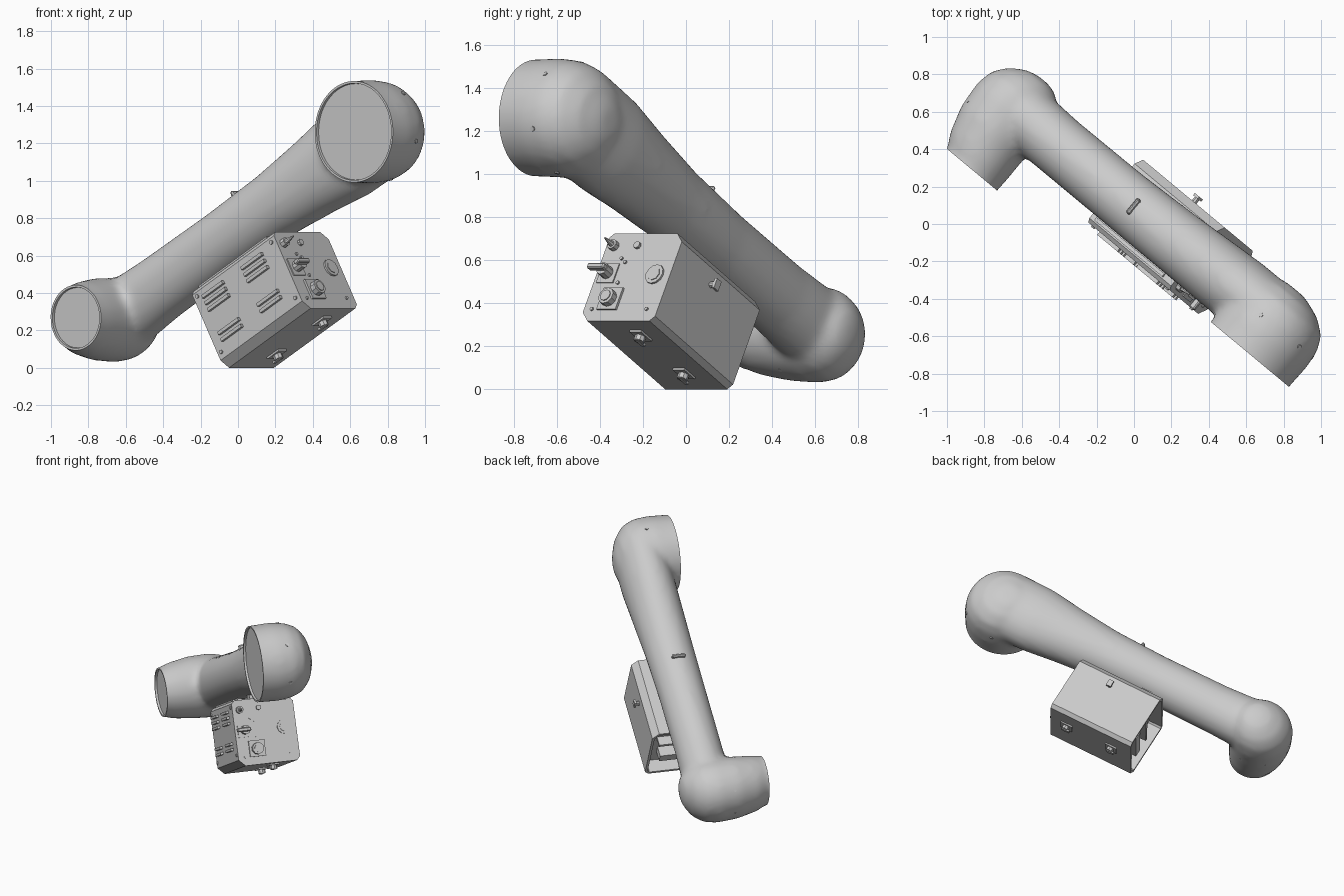
import bpy, bmesh, math
from mathutils import Matrix, Vector

if "Cube" in bpy.data.objects:
    bpy.data.objects.remove(bpy.data.objects["Cube"])

# Link frame: X along the link, Y towards its upper side, Z along the joint axes
T = math.radians(29.3)
C, S = math.cos(T), math.sin(T)
FRAME = Matrix(((.77*C, -.77*S, -.64, 0), (-.64*C, .64*S, -.77, 0), (S, C, 0, 0), (0, 0, 0, 1)))

GREY = bpy.data.materials.new("grey metal")
GREY.diffuse_color = (.60, .60, .60, 1)
GREY.use_nodes = True
GREY.node_tree.nodes["Principled BSDF"].inputs["Base Color"].default_value = GREY.diffuse_color

def finish(name, bm, angle=35):
    bmesh.ops.recalc_face_normals(bm, faces=bm.faces)
    bm.transform(FRAME)
    me = bpy.data.meshes.new(name)
    bm.to_mesh(me)
    bm.free()
    me.materials.append(GREY)
    ob = bpy.data.objects.new(name, me)
    bpy.context.collection.objects.link(ob)
    bpy.ops.object.select_all(action='DESELECT')
    ob.select_set(True)
    bpy.context.view_layer.objects.active = ob
    bpy.ops.object.shade_smooth_by_angle(angle=math.radians(angle))
    return ob

def loft(bm, rings):
    loops = [[bm.verts.new(p) for p in r] for r in rings]
    n = len(loops[0])
    for a, b in zip(loops, loops[1:]):
        for i in range(n):
            bm.faces.new((a[i], a[(i+1) % n], b[(i+1) % n], b[i]))
    bm.faces.new(loops[0][::-1])
    bm.faces.new(loops[-1])

ANG = [2*math.pi*i/40 for i in range(40)]

def barrel(bm, rows):
    """Rows of (axis position, centre along link, centre height, radius)."""
    loft(bm, [[(c + r*math.cos(t), n + r*math.sin(t), a) for t in ANG] for a, c, n, r in rows])

def box(name, lo, hi, bevel=0):
    bm = bmesh.new()
    lo, hi = Vector(lo), Vector(hi)
    bmesh.ops.create_cube(bm, size=1, matrix=Matrix.Translation((lo+hi)/2) @ Matrix.Diagonal((*(hi-lo), 1)))
    if bevel:
        bmesh.ops.bevel(bm, geom=bm.edges[:], offset=bevel, segments=1, affect='EDGES')
    return finish(name, bm)

def peg(name, base, axis, length, r1, r2=None, sides=12):
    bm = bmesh.new()
    axis = Vector(axis)
    rot = Vector((0, 0, 1)).rotation_difference(axis).to_matrix().to_4x4()
    bmesh.ops.create_cone(bm, cap_ends=True, segments=sides, radius1=r1, radius2=r1 if r2 is None else r2,
                          depth=length, matrix=Matrix.Translation(Vector(base) + axis*length/2) @ rot)
    return finish(name, bm)

# Arm shell: two joint barrels and a tapering tube, blended into one skin
bm = bmesh.new()
barrel(bm, [(.27, 1.421, .650, .272), (.13, 1.421, .650, .272), (0, 1.421, .650, .277), (-.1, 1.421, .650, .267),
            (-.18, 1.415, .650, .235), (-.24, 1.40, .650, .17), (-.282, 1.38, .650, .07)])
barrel(bm, [(.46, -.609, .650, .172), (.33, -.609, .650, .174), (.25, -.63, .655, .198),
            (.1, -.652, .663, .22), (-.05, -.66, .663, .225), (-.14, -.655, .660, .212),
            (-.21, -.645, .655, .17), (-.26, -.63, .655, .11), (-.282, -.62, .655, .05)])
tube = [(-.66, .20, -.245), (-.5, .19, -.238), (-.3, .180, -.230), (.2, .175, -.232), (.6, .185, -.245),
        (.9, .215, -.262), (1.15, .25, -.275), (1.42, .255, -.275)]
loft(bm, [[(d, .66 + rn*math.cos(t), (.098+lo)/2 + (.098-lo)/2*math.sin(t)) for t in ANG] for d, rn, lo in tube])
bmesh.ops.recalc_face_normals(bm, faces=bm.faces)
me = bpy.data.meshes.new("arm_blend")
bm.to_mesh(me)
bm.free()
ob = bpy.data.objects.new("arm_blend", me)
bpy.context.collection.objects.link(ob)
bpy.context.view_layer.objects.active = ob
m = ob.modifiers.new("skin", 'REMESH')
m.mode, m.voxel_size = 'VOXEL', .022
m = ob.modifiers.new("blend", 'SMOOTH')
m.factor, m.iterations = .5, 8
for m in list(ob.modifiers):
    bpy.ops.object.modifier_apply(modifier=m.name)
bm = bmesh.new()
bm.from_mesh(me)
bpy.data.objects.remove(ob)
# Cut each joint flat and recess its end disc
for side, a in ((1, .14), (-1, .33)):
    faces = [f for f in bm.faces if (f.calc_center_median().x - .4)*side > 0]
    geom = set(faces)
    for f in faces:
        geom.update(f.verts, f.edges)
    bmesh.ops.bisect_plane(bm, geom=list(geom), plane_co=(0, 0, a), plane_no=(0, 0, 1), clear_outer=True)
    cap = bmesh.ops.holes_fill(bm, edges=[e for e in bm.edges if e.is_boundary], sides=0)['faces']
    bmesh.ops.inset_region(bm, faces=cap, thickness=.012, use_even_offset=True)
    bmesh.ops.inset_region(bm, faces=cap, thickness=.002, depth=-.015)
finish("arm_shell", bm)

# Cable lug on the tube and small screws around the joints
box("cable_lug", (.39, .82, -.12), (.412, .858, -.02), bevel=.008)
for i in range(6):
    t = math.radians(60*i + 20)
    peg("large_joint_screw", (1.421 + .262*math.cos(t), .65 + .262*math.sin(t), -.06),
        (math.cos(t), math.sin(t), 0), .012, .012, sides=8)
for t in (80, 130, 180, 230, 280):
    t = math.radians(t)
    peg("small_joint_screw", (-.655 + .208*math.cos(t), .663 + .208*math.sin(t), .06),
        (math.cos(t), math.sin(t), 0), .012, .010, sides=8)

# Control box: chamfered section, with a recessed opening at the lower end
lo, hi, back, front = -.012, .455, -.295, .15
sec = [(lo, back+.025), (lo+.025, back), (hi-.045, back), (hi, back+.045),
       (hi, front-.022), (hi-.022, front), (lo+.045, front), (lo, front-.045)]
bm = bmesh.new()
loft(bm, [[(d, n, a) for n, a in sec] for d in (.022, .672)])
bmesh.ops.recalc_face_normals(bm, faces=bm.faces)
end = [f for f in bm.faces if f.normal.x < -.9]
bmesh.ops.inset_region(bm, faces=end, thickness=.018, use_even_offset=True)
bmesh.ops.inset_region(bm, faces=end, thickness=.001, depth=-.10)
finish("control_box", bm, angle=20)
box("inner_bracket", (.04, .10, -.20), (.13, .16, .05))
box("inner_board", (.05, .26, -.22), (.13, .28, .08))

# Clamps joining the box to the tube, and the front top flange
for d in (.14, .50):
    box("clamp", (d, .44, -.15), (d+.08, .53, -.01))
box("top_flange", (.06, .45, .10), (.60, .468, .12))

# Vent louvres on the front panel
for d in (.17, .48):
    for n in (.385, .345, .305, .16, .12):
        box("vent_louvre", (d-.08, n-.009, .145), (d+.08, n+.009, .17))

# Connectors on the upper end panel
X = (1, 0, 0)
peg("port_ring", (.668, .234, -.206), X, .014, .05, sides=12)
peg("port_socket", (.676, .234, -.206), X, .010, .034, sides=8)
box("square_flange", (.668, .045, -.05), (.684, .16, .065))
peg("square_plug", (.68, .10, .008), X, .035, .042, sides=10)
peg("square_plug_core", (.71, .10, .008), X, .010, .028, sides=10)
box("switch_plate", (.668, .19, .03), (.678, .29, .13))
peg("switch_body", (.675, .24, .08), X, .05, .032, sides=10)
box("switch_handle", (.72, .226, .05), (.755, .254, .15), bevel=.006)
peg("antenna_base", (.668, .385, .1), X, .03, .026, sides=8)
peg("antenna_tip", (.695, .385, .1), X, .06, .016, .004, sides=8)
peg("indicator", (.668, .388, -.04), X, .018, .018, sides=8)
for n, a in ((.30, .0), (.19, .0), (.05, .10), (.05, -.23), (.32, .03)):
    peg("panel_screw", (.668, n, a), X, .012, .009, sides=8)

# Latches below the box, a stud behind it and front panel screws
for d in (.18, .54):
    box("latch_plate", (d-.045, -.022, -.16), (d+.045, -.008, -.09))
    peg("latch_knob", (d, -.018, -.126), (0, -1, 0), .03, .026, sides=8)
    box("latch_tab", (d-.04, -.052, -.137), (d+.02, -.04, -.115))
peg("back_stud", (.388, .34, -.293), (0, 0, -1), .035, .016, sides=8)
box("back_stud_tab", (.37, .315, -.335), (.406, .365, -.32))
for d in (.05, .64):
    for n in (.07, .41):
        peg("front_screw", (d, n, .148), (0, 0, 1), .01, .011, sides=8)
